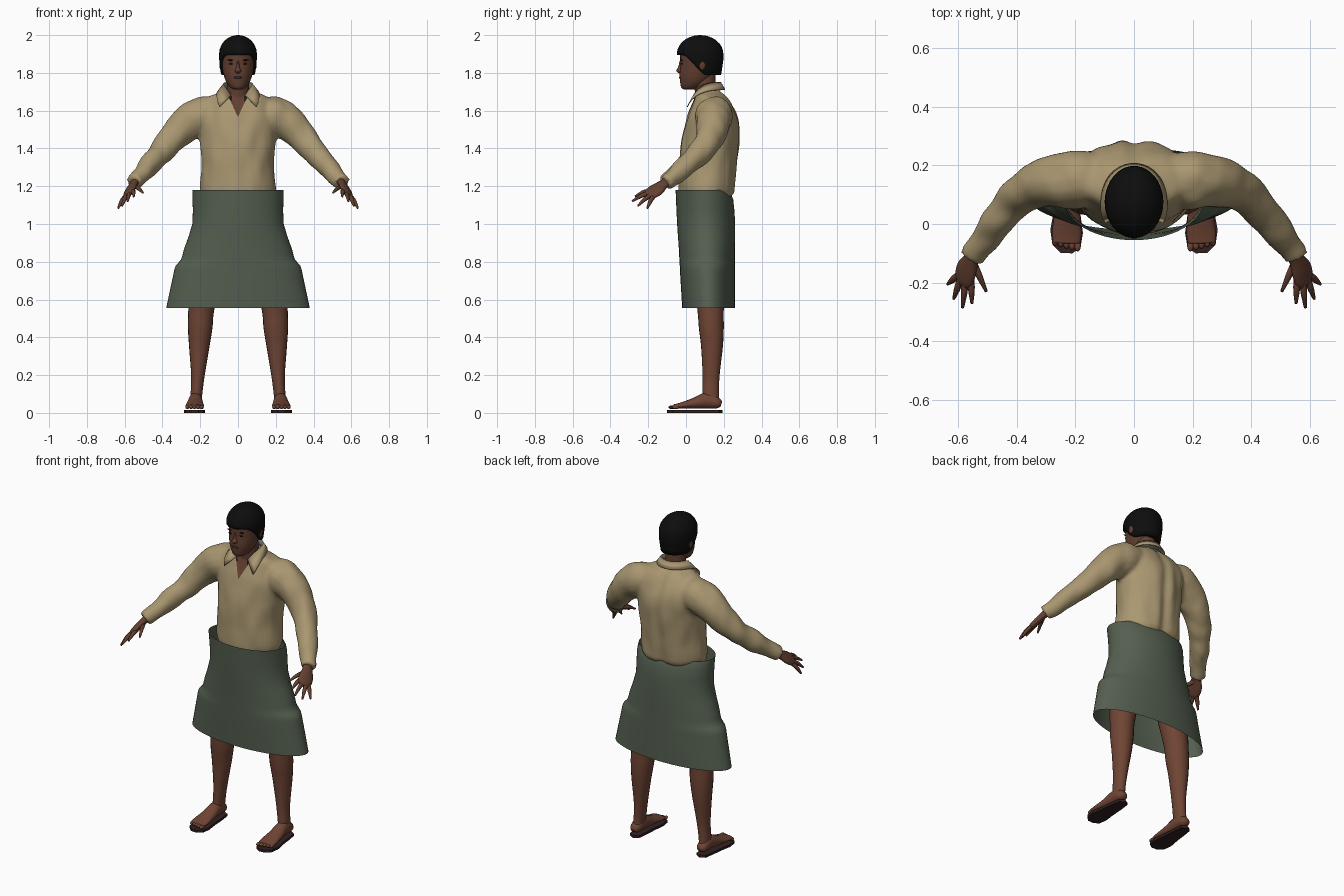
import bpy, bmesh, math
from mathutils import Vector, noise

cube = bpy.data.objects.get("Cube")
if cube:
    bpy.data.objects.remove(cube)


def material(name, rgb):
    m = bpy.data.materials.new(name)
    m.use_nodes = True
    m.diffuse_color = (*rgb, 1)
    bsdf = m.node_tree.nodes["Principled BSDF"]
    bsdf.inputs["Base Color"].default_value = (*rgb, 1)
    bsdf.inputs["Roughness"].default_value = 0.8
    return m


SHIRT = material("khaki cloth", (0.40, 0.31, 0.165))
LINING = material("collar lining", (0.12, 0.16, 0.12))
SKIRT = material("grey green cloth", (0.09, 0.115, 0.08))
SKIN = material("brown skin", (0.125, 0.05, 0.03))
LEG = material("leg skin", (0.16, 0.06, 0.035))
HAIR = material("black hair", (0.004, 0.004, 0.004))
LIPS = material("dark lips", (0.07, 0.028, 0.02))
SOLE = material("dark sole", (0.03, 0.016, 0.015))


def finish(name, bm, *mats, smooth=True):
    bmesh.ops.recalc_face_normals(bm, faces=bm.faces)
    me = bpy.data.meshes.new(name)
    bm.to_mesh(me)
    bm.free()
    for m in mats:
        me.materials.append(m)
    ob = bpy.data.objects.new(name, me)
    bpy.context.collection.objects.link(ob)
    for p in me.polygons:
        p.use_smooth = smooth
    return ob


def ease(keys, k=4):
    """Catmull-Rom interpolation between rows of numbers."""
    out = []
    for i in range(len(keys) - 1):
        a, b, c, d = (keys[min(max(j, 0), len(keys) - 1)] for j in range(i - 1, i + 3))
        for s in range(k):
            t = s / k
            out.append([q + t * (r - p) / 2 + t * t * (2 * p - 5 * q + 4 * r - e) / 2
                        + t ** 3 * (3 * q - p - 3 * r + e) / 2
                        for p, q, r, e in zip(a, b, c, d)])
    return out + [list(keys[-1])]


def skin_rings(bm, rings, caps=True, loop=True):
    rows = [[bm.verts.new(p) for p in ring] for ring in rings]
    n = len(rows[0])
    for a, b in zip(rows, rows[1:]):
        for i in range(n if loop else n - 1):
            j = (i + 1) % n
            bm.faces.new((a[i], a[j], b[j], b[i]))
    if caps:
        bm.faces.new(rows[0])
        bm.faces.new(rows[-1])


def level(bm, keys, n=32, x=0, k=4, caps=True):
    """Stack of flat ellipses: z, half width, front y, back y, optional x shift."""
    rings = []
    for z, w, yf, yb, *dx in ease(keys, k):
        cx = x + (dx[0] if dx else 0)
        rings.append([(cx + w * math.sin(t), (yf + yb) / 2 - (yb - yf) / 2 * math.cos(t), z)
                      for t in (2 * math.pi * i / n for i in range(n))])
    skin_rings(bm, rings, caps)


def tube(bm, keys, side=(0, 0, 1), n=16, k=4):
    """Tube along a path: x, y, z, radius along side, radius across."""
    keys = ease(keys, k)
    rings = []
    for i, (x, y, z, a, b) in enumerate(keys):
        d = Vector(keys[min(i + 1, len(keys) - 1)][:3]) - Vector(keys[max(i - 1, 0)][:3])
        v = d.cross(Vector(side)).normalized()
        u = v.cross(d).normalized()
        rings.append([Vector((x, y, z)) + u * a * math.cos(t) + v * b * math.sin(t)
                      for t in (2 * math.pi * j / n for j in range(n))])
    skin_rings(bm, rings)


def ball(bm, pos, size):
    vs = bmesh.ops.create_uvsphere(bm, u_segments=14, v_segments=8, radius=1)["verts"]
    for v in vs:
        v.co = Vector(pos) + Vector(p * q for p, q in zip(v.co, size))


def flip(keys, s):
    return [(s * k[0], *k[1:]) for k in keys]


# Shirt: torso and sleeves fused into one skin
bm = bmesh.new()
level(bm, [(1.12, .17, -.03, .215), (1.16, .195, -.035, .255), (1.2, .2, -.035, .262),
           (1.32, .193, -.033, .275), (1.45, .2, -.022, .285), (1.55, .21, 0, .282),
           (1.62, .2, .025, .255), (1.67, .165, .042, .22), (1.70, .095, .05, .19),
           (1.72, .068, .055, .175)])
SLEEVE = [(.1, .15, 1.59, .08, .08), (.19, .15, 1.575, .1, .1), (.27, .145, 1.53, .094, .09),
          (.34, .125, 1.46, .08, .075), (.4, .085, 1.39, .067, .068), (.47, .0, 1.31, .056, .058),
          (.53, -.08, 1.24, .046, .046), (.55, -.11, 1.218, .045, .045)]
for s in (1, -1):
    tube(bm, flip(SLEEVE, s))
raw = finish("shirt_base", bm, SHIRT)
mod = raw.modifiers.new("fuse", "REMESH")
mod.mode, mod.voxel_size = "VOXEL", 0.012
mod = raw.modifiers.new("soften", "SMOOTH")
mod.iterations = 4
fused = raw.evaluated_get(bpy.context.evaluated_depsgraph_get())
bm = bmesh.new()
bm.from_mesh(fused.to_mesh())
bpy.data.objects.remove(raw)
bm.normal_update()
# Cloth folds and the hollow between the shoulder blades
for v in bm.verts:
    stretch = Vector((v.co.x * 14, v.co.y * 14, v.co.z * 7))
    v.co += v.normal * noise.noise(stretch) * 0.008
    if v.co.y > .18:
        v.co.y -= .014 * math.exp(-(v.co.x / .03) ** 2)
# Open V neck, cut along two slanted planes
for s in (1, -1):
    zone = [f for f in bm.faces if (c := f.calc_center_median()).y < .11 and c.z > 1.54 and abs(c.x) < .13]
    geom = {e for f in zone for e in f.edges} | {v for f in zone for v in f.verts} | set(zone)
    bmesh.ops.bisect_plane(bm, geom=list(geom), plane_co=(0, 0, 1.565), plane_no=(s, 0, -.45))
for f in bm.faces:
    c = f.calc_center_median()
    if c.y < .1 and abs(c.x) < .45 * (c.z - 1.565):
        f.material_index = 1
for v in bm.verts:
    if v.link_faces and all(f.material_index for f in v.link_faces):
        v.co.y += .008
finish("shirt", bm, SHIRT, SKIN)

# Collar: inner stand, fold, and outer leaf ending in two points
bm = bmesh.new()
rows = [[], [], []]
for i in range(33):
    u = i / 16 - 1
    a = math.radians(152) * u
    top = 1.752 - .07 * u ** 4
    for row, r, z, wide in ((0, .07, top - .045, 1), (1, .077, top, 1),
                            (2, .1 + .018 * u * u, top - .04 - .022 * u ** 6, 1 + .75 * u ** 6)):
        rows[row].append((r * wide * math.sin(a), .108 + r * math.cos(a), z))
skin_rings(bm, rows, caps=False, loop=False)
bm.faces.ensure_lookup_table()
for f in bm.faces[:32]:
    f.material_index = 1
collar = finish("collar", bm, SHIRT, LINING)
collar.modifiers.new("thickness", "SOLIDIFY").thickness = 0.005

# Wrapped skirt, an open sleeve of cloth
bm = bmesh.new()
level(bm, [(1.18, .24, -.055, .225), (1.13, .241, -.053, .25), (1.0, .242, -.047, .26),
           (.87, .285, -.038, .26), (.81, .302, -.035, .26), (.78, .33, -.033, .26),
           (.72, .345, -.03, .26), (.555, .38, -.02, .26)], n=56, k=2, caps=False)
finish("skirt", bm, SKIRT)

# Head and neck
bm = bmesh.new()
level(bm, [(1.712, .02, -.01, .05), (1.722, .04, -.025, .08), (1.75, .061, -.031, .12),
           (1.79, .076, -.034, .15), (1.84, .085, -.03, .17), (1.88, .089, -.031, .18),
           (1.92, .088, -.03, .18), (1.96, .07, -.01, .16), (1.98, .03, .03, .11)])
level(bm, [(1.6, .07, .05, .17), (1.68, .06, .05, .16), (1.8, .055, .03, .155)])
level(bm, [(1.862, .006, -.034, 0), (1.83, .01, -.042, 0), (1.812, .018, -.052, 0),
           (1.798, .012, -.038, 0)], n=14)
for s in (1, -1):
    ball(bm, (s * .088, .085, 1.845), (.011, .02, .032))
finish("head", bm, SKIN)

bm = bmesh.new()
ball(bm, (0, -.031, 1.776), (.023, .006, .006))
finish("mouth", bm, LIPS)
bm = bmesh.new()
for s in (1, -1):
    ball(bm, (s * .036, -.021, 1.848), (.013, .004, .005))
    ball(bm, (s * .038, -.022, 1.868), (.019, .004, .004))
finish("eyes_and_brows", bm, HAIR)

# Hair cap: hairline drops from the brow to the nape
bm = bmesh.new()
rings = []
for t in [-1] + [math.sin(math.pi / 2 * i / 12) for i in range(13)]:
    ring = []
    for i in range(40):
        a = 2 * math.pi * i / 40
        f = min(max((math.cos(a) + .3) / 1.1, 0), 1)
        low = 1.79 + .105 * f * f * (3 - 2 * f)
        z = low + max(t, 0) * (2 - low)
        r = math.sqrt(max(1 - (max(z - 1.9, 0) / .1) ** 2, .0004))
        r *= 1 - 1.2 * max(1.87 - z, 0)
        r *= .82 if t < 0 else 1
        ring.append((.1 * r * math.sin(a), .075 - .123 * r * math.cos(a), z))
    rings.append(ring)
skin_rings(bm, rings)
finish("hair", bm, HAIR)

# Hands, legs, feet and sandals on both sides
PALM = [(.535, -.085, 1.235, .027, .024), (.553, -.12, 1.21, .03, .02), (.57, -.155, 1.182, .043, .019),
        (.58, -.19, 1.16, .04, .016), (.585, -.205, 1.15, .025, .01)]
FINGERS = [((.55, -.125, 1.2), (.503, -.23, 1.165)), ((.555, -.185, 1.178), (.552, -.27, 1.145)),
           ((.574, -.19, 1.165), (.584, -.285, 1.12)), ((.59, -.185, 1.152), (.614, -.255, 1.095)),
           ((.6, -.175, 1.142), (.635, -.205, 1.082))]
CALF = [(1.08, .09, .03, .2, .11), (.8, .09, .03, .21, .16), (.55, .069, .06, .2, .194),
        (.45, .065, .068, .2, .2), (.35, .054, .08, .195, .205), (.2, .036, .088, .178, .212),
        (.1, .031, .088, .174, .22), (.05, .03, .09, .18, .224)]
FOOT = [(.225, .187, .045, .014, .018), (.225, .165, .052, .03, .032), (.225, .11, .065, .042, .036),
        (.227, .04, .05, .028, .043), (.229, -.03, .038, .016, .05), (.23, -.065, .034, .011, .046)]
SOLE_SHAPE = [(.225, .192), (.195, .175), (.187, .11), (.182, .03), (.174, -.03), (.182, -.08), (.21, -.1),
              (.25, -.098), (.278, -.07), (.285, -.02), (.272, .05), (.264, .12), (.255, .175)]
for s, label in ((1, "left"), (-1, "right")):
    bm = bmesh.new()
    tube(bm, flip(PALM, s), side=(s * .7, .2, -.7))
    for a, b in FINGERS:
        mid = [(p + q) / 2 for p, q in zip(a, b)]
        mid[2] += .006
        tube(bm, flip([(*a, .012, .012), (*mid, .011, .011), (*b, .005, .005)], s), n=8)
    finish(label + "_hand", bm, SKIN)

    bm = bmesh.new()
    level(bm, [(*k[:4], s * k[4]) for k in CALF], n=20)
    tube(bm, flip(FOOT, s))
    for i in range(5):
        ball(bm, (s * (.192 + .019 * i), -.074 + .005 * i, .03), (.011, .02, .01))
    finish(label + "_leg", bm, LEG)

    bm = bmesh.new()
    skin_rings(bm, [[(s * x, y, z) for x, y in SOLE_SHAPE] for z in (0, .015)])
    finish(label + "_sandal", bm, SOLE, smooth=False)
